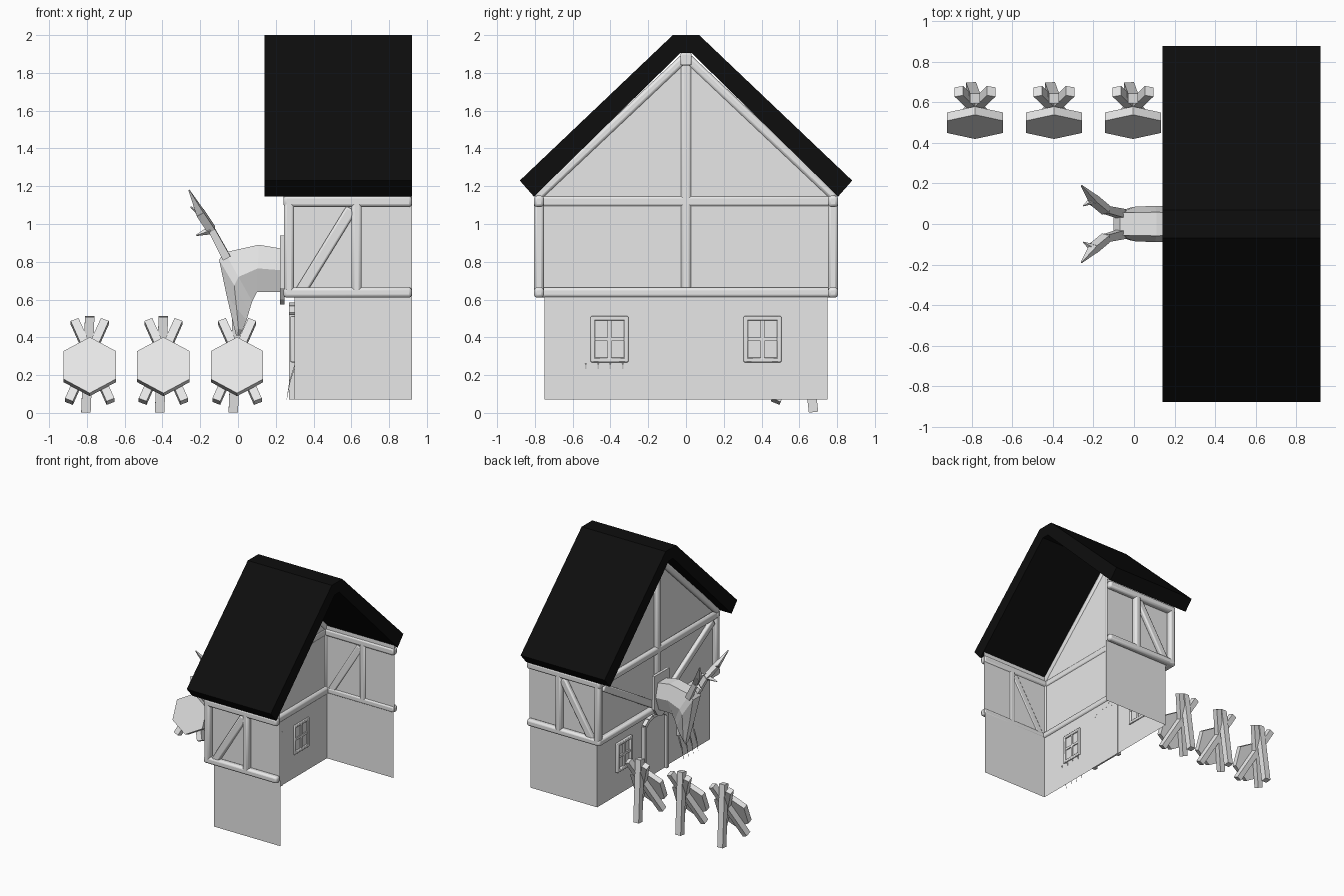
import bpy, bmesh, math
from mathutils import Vector, Matrix

cube = bpy.data.objects.get("Cube")
if cube:
    bpy.data.objects.remove(cube, do_unlink=True)


def material(name, rgb):
    m = bpy.data.materials.new(name)
    m.use_nodes = True
    m.diffuse_color = (*rgb, 1)
    m.node_tree.nodes["Principled BSDF"].inputs["Base Color"].default_value = (*rgb, 1)
    return m


GREY = material("plain grey", (0.8, 0.8, 0.8))
BLACK = material("roof black", (0.004, 0.004, 0.004))


def finish(name, bm, mat=GREY, bevel=0, closed=True):
    if closed:
        bmesh.ops.recalc_face_normals(bm, faces=bm.faces)
    me = bpy.data.meshes.new(name)
    bm.to_mesh(me)
    bm.free()
    me.materials.append(mat)
    ob = bpy.data.objects.new(name, me)
    bpy.context.collection.objects.link(ob)
    if bevel:
        mod = ob.modifiers.new("rounded edges", "BEVEL")
        mod.width, mod.segments = bevel, 2
        bpy.context.view_layer.objects.active = ob
        ob.select_set(True)
        bpy.ops.object.shade_smooth_by_angle(angle=math.radians(50))
        ob.select_set(False)
    return ob


def sheet(name, pts):
    """One flat face."""
    bm = bmesh.new()
    bm.faces.new([bm.verts.new(p) for p in pts])
    return finish(name, bm, closed=False)


def loft(name, rings, mat=GREY, bevel=0):
    """Skin a list of equal rings and cap both ends."""
    bm = bmesh.new()
    rows = [[bm.verts.new(p) for p in r] for r in rings]
    n = len(rows[0])
    for a, b in zip(rows, rows[1:]):
        for i in range(n):
            bm.faces.new((a[i], a[(i + 1) % n], b[(i + 1) % n], b[i]))
    bm.faces.new(rows[0])
    bm.faces.new(rows[-1])
    return finish(name, bm, mat, bevel)


def prism(name, yz, x0, x1, mat=GREY, bevel=0):
    """Extrude a y-z outline along x."""
    return loft(name, [[(x, y, z) for y, z in yz] for x in (x0, x1)], mat, bevel)


def box(name, lo, hi, bevel=0):
    outline = [(lo[1], lo[2]), (hi[1], lo[2]), (hi[1], hi[2]), (lo[1], hi[2])]
    return prism(name, outline, lo[0], hi[0], bevel=bevel)


def bar(name, p, q, w, d, side=(1, 0, 0), bevel=0, tip=1, n=4):
    """Straight timber from p to q; d is measured along the side direction."""
    p, q = Vector(p), Vector(q)
    axis = (q - p).normalized()
    u = Vector(side)
    u = (u - axis * u.dot(axis)).normalized()
    v = axis.cross(u)
    rings = []
    for c, s in ((p, 1), (q, tip)):
        ring = []
        for i in range(n):
            a = 2 * math.pi * (i + 0.5) / n
            k = s * 0.5 / math.cos(math.pi / n)
            ring.append(c + u * d * k * math.cos(a) + v * w * k * math.sin(a))
        rings.append(ring)
    return loft(name, rings, bevel=bevel)


# Roof: one thick folded slab
prism("roof", [(-.88, 1.23), (-.07, 2), (.07, 2), (.88, 1.23), (.805, 1.145),
               (.03, 1.905), (-.03, 1.905), (-.805, 1.145)], .14, .92, BLACK)

# Walls, open on the +x side
BASE, FLOOR, EAVE, END = .07, .62, 1.12, .92
sheet("lower_facade", [(.3, .75, BASE), (.3, -.75, BASE), (.3, -.75, FLOOR), (.3, .75, FLOOR)])
sheet("upper_facade", [(.28, .76, FLOOR), (.28, -.76, FLOOR), (.28, -.76, 1.18),
                       (.28, 0, 1.9), (.28, .76, 1.18)])
R = .016
for s, side in ((-1, "front"), (1, "back")):
    for label, y, x, z0, z1 in (("lower", .75, .3, BASE, FLOOR), ("upper", .76, .28, FLOOR, 1.18)):
        pts = [(x, s * y, z0), (END, s * y, z0), (END, s * y, z1), (x, s * y, z1)]
        sheet(f"{label}_{side}_wall", pts if s < 0 else pts[::-1])
    # Timber frame of the side walls
    lo, hi = sorted((s * .752, s * .805))
    box(f"{side}_sill", (.24, lo, .61), (END, hi, .665), R)
    box(f"{side}_wall_plate", (.24, lo, 1.09), (END, hi, 1.15), R)
    box(f"{side}_corner_post", (.243, lo, .63), (.297, hi, 1.13), R)
    box(f"{side}_middle_post", (.6, lo, .63), (.655, hi, 1.13), R)
    bar(f"{side}_brace", (.33, s * .775, .64), (.6, s * .775, 1.08), .06, .04, (0, 1, 0), R * .7)
    # Timber frame of the facade
    bar(f"{side}_rafter", (.265, s * .79, 1.14), (.265, 0, 1.885), .05, .05, bevel=R)
    bar(f"{side}_facade_brace", (.262, s * .06, .68), (.262, s * .73, 1.08), .06, .035, bevel=R * .7)
box("facade_sill", (.24, -.805, .61), (.31, .805, .665), R)
box("facade_rail", (.243, -.78, 1.09), (.285, .78, 1.15), R)
box("facade_centre_post", (.243, -.03, .64), (.285, .03, 1.87), R)
box("ridge_block", (.24, -.03, 1.84), (.33, .03, 1.905), R * .5)

# Door: arched panel with a raised frame
arch = [(-.145, BASE), (-.145, .52), (-.1, .555), (-.05, .57), (.05, .57), (.1, .555),
        (.145, .52), (.145, BASE)]
prism("door_panel", arch, .29, .304)
for i, (a, b) in enumerate(zip(arch, arch[1:])):
    bar(f"door_frame_{i + 1}", (.287, *a), (.287, *b), .03, .036)

# Windows: frame and cross bars showing on both faces of the wall
for s, side in ((-1, "front"), (1, "back")):
    y, z, w, h = s * .405, .39, .088, .11
    for e in (-1, 1):
        box(f"{side}_window_jamb_{e}", (.278, y + e * w - .012, z - h - .012),
            (.312, y + e * w + .012, z + h + .012), .005)
        box(f"{side}_window_rail_{e}", (.278, y - w, z + e * h - .012),
            (.312, y + w, z + e * h + .012), .005)
    box(f"{side}_window_mullion", (.287, y - .01, z - h), (.308, y + .01, z + h))
    box(f"{side}_window_crossbar", (.287, y - w, z - .01), (.308, y + w, z + .01))

# Curved spikes hanging below one window
for i in range(4):
    y = -.53 + i * .065
    bar(f"spike_upper_{i + 1}", (.305, y, .26), (.275, y, .17), .008, .008, tip=.8)
    bar(f"spike_lower_{i + 1}", (.275, y, .17), (.258, y, .07), .0065, .0065, tip=.2)

# Mounted stag head: plaque, lofted neck and head, antlers
prism("plaque", [(-.1, .66), (-.06, .6), (0, .575), (.06, .6), (.1, .66), (.1, .94), (-.1, .94)],
      .222, .245)
sections = [((.23, .87), (.23, .64), .085), ((.11, .89), (.1, .64), .09),
            ((-.07, .85), (.075, .59), .085), ((-.1, .81), (.06, .54), .08),
            ((-.06, .62), (.045, .49), .055), ((-.02, .45), (.025, .44), .035),
            ((-.01, .41), (.01, .41), .022)]
rings = []
for top, low, w in sections:
    mid = [(a + b) / 2 for a, b in zip(top, low)]
    rings.append([(top[0], .65 * w, top[1]), (mid[0], w, mid[1]), (low[0], .5 * w, low[1]),
                  (low[0], -.5 * w, low[1]), (mid[0], -w, mid[1]), (top[0], -.65 * w, top[1])])
loft("stag_head", rings)
for s, side in ((-1, "front"), (1, "back")):
    root, fork, crown = (-.06, s * .05, .82), (-.14, s * .07, .97), (-.2, s * .12, 1.06)
    bar(f"{side}_antler_stem", root, fork, .045, .045, tip=.8)
    bar(f"{side}_antler_beam", fork, crown, .042, .042)
    bar(f"{side}_antler_tip", crown, (-.26, s * .19, 1.18), .04, .04, tip=.15)
    bar(f"{side}_antler_brow_tine", fork, (-.22, s * .1, .94), .035, .035, tip=.15)
    bar(f"{side}_antler_crown_tine", crown, (-.25, s * .09, 1.09), .03, .03, tip=.15)

# Three barricades: crossed stakes, rear prop and a tilted six-sided shield
for i in range(3):
    x = -.785 + i * .39
    for s in (-1, 1):
        bar(f"barricade_{i + 1}_stake_{s}", (x + s * .11, .475, .06), (x - s * .08, .655, .485),
            .05, .045)
    bar(f"barricade_{i + 1}_prop", (x - .02, .675, .005), (x, .62, .51), .05, .05)
    tilt = Matrix.Translation((x, .5, .245)) @ Matrix.Rotation(-math.radians(22), 4, "X")
    hexagon = [(.16 * math.sin(k * math.pi / 3), .16 * math.cos(k * math.pi / 3)) for k in range(6)]
    loft(f"barricade_{i + 1}_shield",
         [[tilt @ Vector((a, y, b)) for a, b in hexagon] for y in (-.022, .022)])
